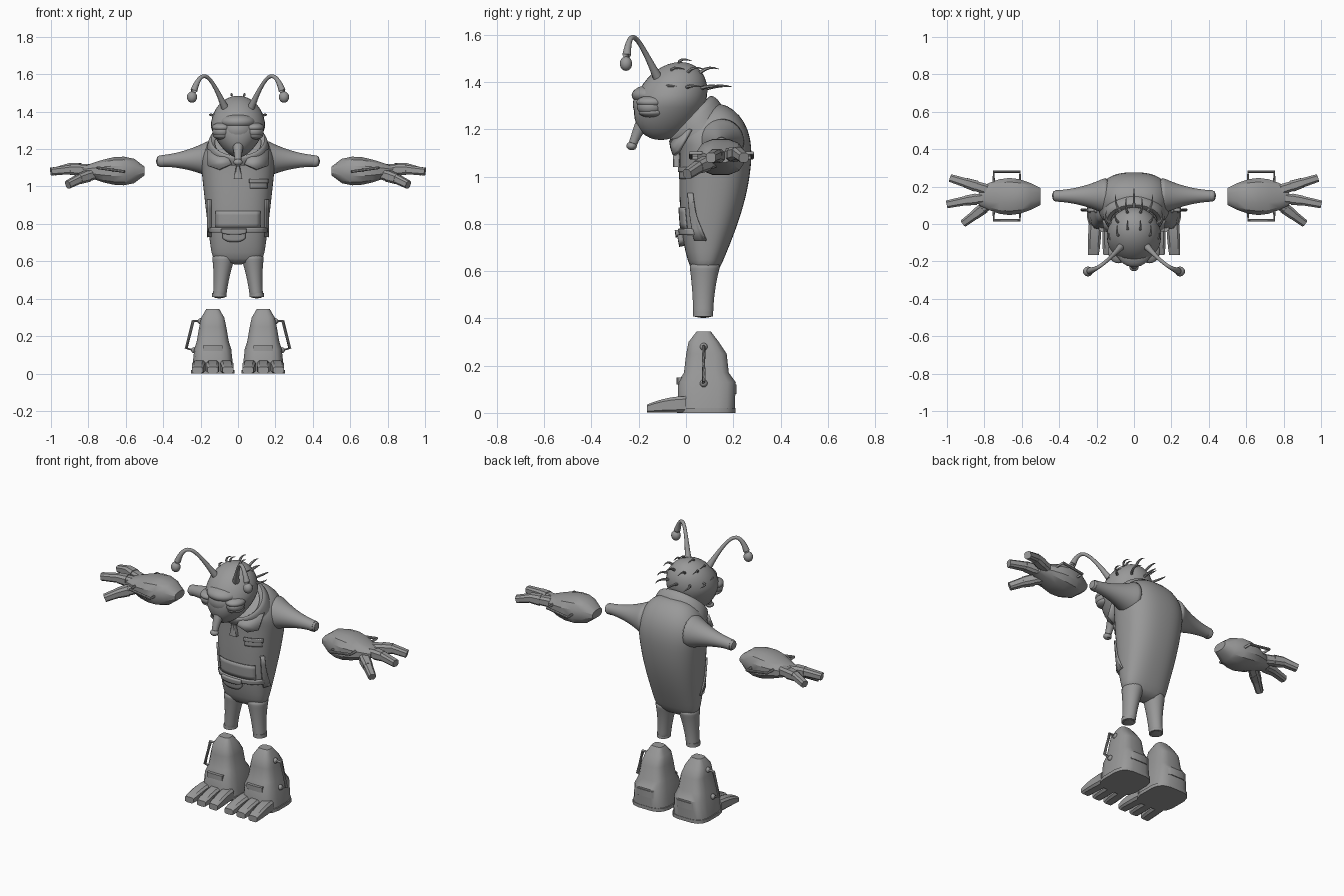
import bpy, bmesh, math
from mathutils import Vector

default_cube = bpy.data.objects.get("Cube")
if default_cube:
    bpy.data.objects.remove(default_cube)

GREY = (.32, .32, .32, 1)
grey = bpy.data.materials.new("plain grey")
grey.use_nodes = True
grey.diffuse_color = GREY
grey.node_tree.nodes["Principled BSDF"].inputs["Base Color"].default_value = GREY


def finish(name, bm, mirror=False, subsurf=False, thickness=None, angle=40):
    """Turn a bmesh into a shaded object with its modifiers."""
    bmesh.ops.recalc_face_normals(bm, faces=bm.faces)
    mesh = bpy.data.meshes.new(name)
    bm.to_mesh(mesh)
    bm.free()
    mesh.materials.append(grey)
    part = bpy.data.objects.new(name, mesh)
    bpy.context.collection.objects.link(part)
    bpy.ops.object.select_all(action='DESELECT')
    part.select_set(True)
    bpy.context.view_layer.objects.active = part
    bpy.ops.object.shade_smooth_by_angle(angle=math.radians(80 if subsurf else angle))
    if thickness:
        solid = part.modifiers.new("thickness", 'SOLIDIFY')
        solid.thickness = thickness
        solid.offset = 0
    if mirror:
        part.modifiers.new("mirror", 'MIRROR')
    if subsurf:
        part.modifiers.new("smooth", 'SUBSURF').levels = 1


def loft(name, rings, sides=24, power=2, caps=True, **options):
    """Skin superellipse rings, each given as (centre, half axis, half axis)."""
    bm = bmesh.new()
    loops = []
    for centre, across, along in rings:
        loop = []
        for i in range(sides):
            turn = math.tau * (i + .5) / sides
            a, b = (math.copysign(abs(w) ** (2 / power), w) for w in (math.cos(turn), math.sin(turn)))
            loop.append(bm.verts.new(Vector(centre) + Vector(across) * a + Vector(along) * b))
        loops.append(loop)
    for low, high in zip(loops, loops[1:]):
        for i in range(sides):
            bm.faces.new((low[i - 1], low[i], high[i], high[i - 1]))
    if caps:
        bm.faces.new(loops[0])
        bm.faces.new(loops[-1])
    finish(name, bm, **options)


def tilted(front, back, half_width, x=0):
    """Ring from a front point (y, z) to a back point (y, z)."""
    front, back = Vector((x, *front)), Vector((x, *back))
    return (front + back) / 2, (half_width, 0, 0), (back - front) / 2


def level(z, front, back, half_width, x=0):
    return tilted((front, z), (back, z), half_width, x)


def steps(count):
    return [i / count for i in range(count + 1)]


def bezier(controls, count=10):
    """Points along a curve with any number of control points."""
    path = []
    for t in steps(count):
        points = [Vector(p) for p in controls]
        while len(points) > 1:
            points = [a.lerp(b, t) for a, b in zip(points, points[1:])]
        path.append(points[0])
    return path


def tube(name, path, radius, **options):
    """Round bar along a path; radius is a rule of the way along it."""
    path = [Vector(p) for p in path]
    last = len(path) - 1
    rings = []
    for i, point in enumerate(path):
        ahead = (path[min(i + 1, last)] - path[max(i - 1, 0)]).normalized()
        across = ahead.cross(Vector((0, 1, 0) if abs(ahead.z) > .95 else (0, 0, 1))).normalized()
        rings.append((point, across * radius(i / last), ahead.cross(across) * radius(i / last)))
    loft(name, rings, **options)


def ball(name, centre, size, warp=None, **options):
    bm = bmesh.new()
    bmesh.ops.create_uvsphere(bm, u_segments=32, v_segments=20, radius=1)
    for vert in bm.verts:
        vert.co *= Vector(size)
        if warp:
            warp(vert.co)
        vert.co += Vector(centre)
    finish(name, bm, **options)


# Torso: widening upwards, with a round back that leans forward to the neck
HIP, CHEST, TORSO_POWER = .58, 1.12, 2.5


def torso_section(t):
    """Front, back and half width at a height from hip (0) to chest (1)."""
    return -.03 + .06 * (1 - t) ** 4, .13 + .15 * math.sin(t * math.pi / 2), .13 + .07 * t ** .8


torso = [level(HIP + (CHEST - HIP) * t, *torso_section(t)) for t in steps(8)]
for t in steps(4)[1:]:
    rise, inward = math.sin(t * math.pi / 2), math.cos(t * math.pi / 2)
    torso.append(tilted((-.03 - .015 * rise, CHEST + .04 * rise),
                        (.11 + .17 * inward, CHEST + .2 * rise), .125 + .075 * inward))
loft("torso", torso, power=TORSO_POWER, subsurf=True)


def front_y(x, z):
    front, back, width = torso_section((z - HIP) / (CHEST - HIP))
    bulge = max(0, 1 - abs(x / width) ** TORSO_POWER) ** (1 / TORSO_POWER)
    return (front + back) / 2 - (back - front) / 2 * bulge


def patch(name, left, right, bottom, top, thickness, rounding=0, **options):
    """Plate that follows the torso front; rounding lifts its lower corners."""
    bm = bmesh.new()
    rows = []
    for up in steps(4):
        row = []
        for along in steps(10):
            x = left + (right - left) * along
            low = bottom + rounding * abs(2 * along - 1) ** 3
            z = low + (top - low) * up
            row.append(bm.verts.new((x, front_y(x, z) - thickness * .3, z)))
        rows.append(row)
    for low, high in zip(rows, rows[1:]):
        for i in range(len(low) - 1):
            bm.faces.new((low[i], low[i + 1], high[i + 1], high[i]))
    finish(name, bm, thickness=thickness, **options)


# Clothing details
patch("belt_pouch", -.08, .04, .705, .76, .025, rounding=.02)
patch("pouch_flap", -.085, .045, .745, .775, .035, rounding=.01)
patch("vest_hem", -.15, .15, .755, .78, .018)
patch("front_pocket", -.12, .12, .78, .87, .006)
patch("chest_pocket", .065, .155, .99, 1.03, .005)
patch("chest_pocket_flap", .06, .16, 1.02, 1.04, .01)
patch("vest_edge", .145, .16, .73, .93, .012, mirror=True)
loft("zip_pull", [level(1.11 - .07 * t, -.055, -.025, .01 + .014 * t) for t in steps(3)], sides=8, power=5)
loft("collar", [tilted((-.05, 1.11), (.165, 1.28), .17), tilted((-.075, 1.15), (.135, 1.335), .16),
                tilted((-.065, 1.17), (.1, 1.35), .145), tilted((-.045, 1.15), (.085, 1.32), .125)],
     caps=False, subsurf=True)
bm = bmesh.new()
outline = (.165, .02, 1.2), (.05, -.065, 1.15), (.035, -.06, 1.12), (.1, -.05, 1.09), (.16, -.03, 1.11)
bm.faces.new([bm.verts.new(corner) for corner in outline])
finish("lapel", bm, mirror=True, thickness=.015)

# Arms and legs: flaring into the torso
arm, leg = [], []
for t in steps(8):
    radius = .03 + .08 * (1 - t) ** 2
    arm.append(((.13 + .31 * t, .15, 1.135 + .015 * (1 - t)), (0, radius, 0), (0, 0, radius)))
    flare = t * t
    leg.append(level(.4 + .24 * t, .03 - .018 * flare, .115 + .035 * flare, .036 + .03 * flare, .1 - .025 * t))
loft("arm", arm, mirror=True, subsurf=True)
loft("leg", leg, mirror=True, subsurf=True)
loft("arm_end", [((x, .15, 1.135), (0, .031, 0), (0, 0, .032)) for x in (.4, .42)], mirror=True)
loft("leg_end", [level(z, .03, .115, .038, .1) for z in (.408, .43)], mirror=True)

# Gloves: flat bulging mitts with fingers and a handle on each side
glove = []
for t in steps(6):
    deep = .047 + .055 * math.sin(math.pi * t)
    tall = .024 + .055 * math.sin(math.pi * t ** .7)
    glove.append(((.5 + .33 * t, .147, 1.083), (0, deep, 0), (0, 0, tall)))
loft("glove", glove, sides=12, power=2.6, mirror=True, angle=30)
fingers = {"back_finger": [(.79, .185, 1.09), (.9, .22, 1.1), (.98, .245, 1.08)],
           "middle_finger": [(.79, .14, 1.085), (.9, .125, 1.09), (1, .105, 1.08)],
           "thumb": [(.76, .12, 1.07), (.85, .05, 1.04), (.91, .005, 1.01)]}
for name, path in fingers.items():
    tube(name, path, lambda t: .03 - .008 * t, sides=8, power=3, mirror=True, angle=30)
    knuckle = [Vector(path[1]).lerp(Vector(path[0]), t) for t in (.5, 0)]
    tube(name + "_cuff", knuckle, lambda t: .032 - .004 * t, sides=8, power=3, mirror=True, angle=30)
for name, root, bar in ("front_handle", .07, .02), ("back_handle", .225, .28):
    tube(name, [(.61, root, 1.08), (.61, bar, 1.08), (.75, bar, 1.1), (.75, root, 1.1)],
         lambda t: .008, sides=8, mirror=True)

# Boots: wide flat base stepping in to a tall rounded ankle
FOOT = .135
boot = [level(0, -.035, .207, .114, FOOT), level(.13, -.035, .212, .1, FOOT), level(.17, -.01, .182, .087, FOOT),
        level(.25, 0, .173, .073, FOOT), level(.3, .01, .14, .062, FOOT), level(.345, .045, .105, .035, FOOT)]
loft("boot", boot, sides=16, power=3.5, mirror=True, angle=35)
loft("boot_sole", [level(z, -.04, .21, .118, FOOT) for z in (0, .02)], sides=16, power=3.5, mirror=True)
loft("boot_strap", [level(z, -.04, 0, .053, FOOT) for z in (.12, .15)], sides=8, power=6, mirror=True)
loft("heel_plate", [level(z, .15, .215, .058, FOOT) for z in (.08, .12)], sides=8, power=6, mirror=True)
for i, name in enumerate(("inner_toe", "middle_toe", "outer_toe")):
    toe = []
    for t in steps(5):
        half_height = .036 - .018 * t ** 2
        toe.append(((FOOT + (i - 1) * (.072 + .01 * t), -.165 * t, half_height),
                    (.036 - .006 * t ** 4, 0, 0), (0, 0, half_height)))
    loft(name, toe, sides=8, power=4, mirror=True, angle=30)
grip = [(.18, .075, .28), (.24, .075, .28), (.277, .075, .135), (.21, .075, .12)]
tube("boot_handle", grip, lambda t: .009, sides=8, mirror=True)
for name, x, z in ("upper_mount", .2, .28), ("lower_mount", .235, .125):
    ball(name, (x, .075, z), [.016] * 3, mirror=True)


# Head: an egg leaning forward and narrowing to the chin
def lean(co):
    co.x *= 1 + 1.8 * min(co.z, 0)
    co.y += co.z / 4


ball("head", (0, -.065, 1.32), (.145, .15, .165), warp=lean)
ball("muzzle", (0, -.125, 1.305), (.095, .1, .085))
ball("brow", (0, -.14, 1.345), (.095, .09, .045))
ball("eye", (.085, -.15, 1.295), (.052, .057, .04), mirror=True)
ball("upper_eyelid", (.083, -.145, 1.315), (.056, .065, .028), mirror=True)
ball("lower_eyelid", (.083, -.145, 1.272), (.05, .055, .022), mirror=True)
tube("trunk", bezier([(0, -.12, 1.29), (0, -.2, 1.23), (0, -.23, 1.12)]),
     lambda t: .018 + .05 * (1 - t) ** 2, sides=16)
ball("trunk_tip", (0, -.23, 1.13), (.025, .022, .018))

# Antennae: thin hooked stalks ending in drops
stalk = bezier([(.06, -.11, 1.4), (.14, -.2, 1.58), (.19, -.24, 1.68), (.246, -.254, 1.48)], count=16)
tube("antenna", stalk, lambda t: .01 + .013 * abs(2 * t - 1) ** 3, sides=12, mirror=True)
ball("antenna_tip", (.246, -.254, 1.478), (.027, .026, .03), mirror=True)

# Hair tufts: rows from the crown outwards, swept back
scalp = Vector((0, -.02, 1.345))
sweep = Vector((0, .065, -.005))
for elevation, count in (75, 2), (48, 6), (15, 7):
    for t in steps(count - 1):
        up, around = math.radians(elevation), math.radians(240 * t - 30)
        out = Vector((math.cos(up) * math.cos(around), math.cos(up) * math.sin(around), math.sin(up)))
        strand = bezier([scalp + out * .11, scalp + out * .175, scalp + out * .155 + sweep], count=5)
        tube("hair", strand, lambda t: .008 - .007 * t * t, sides=6)
